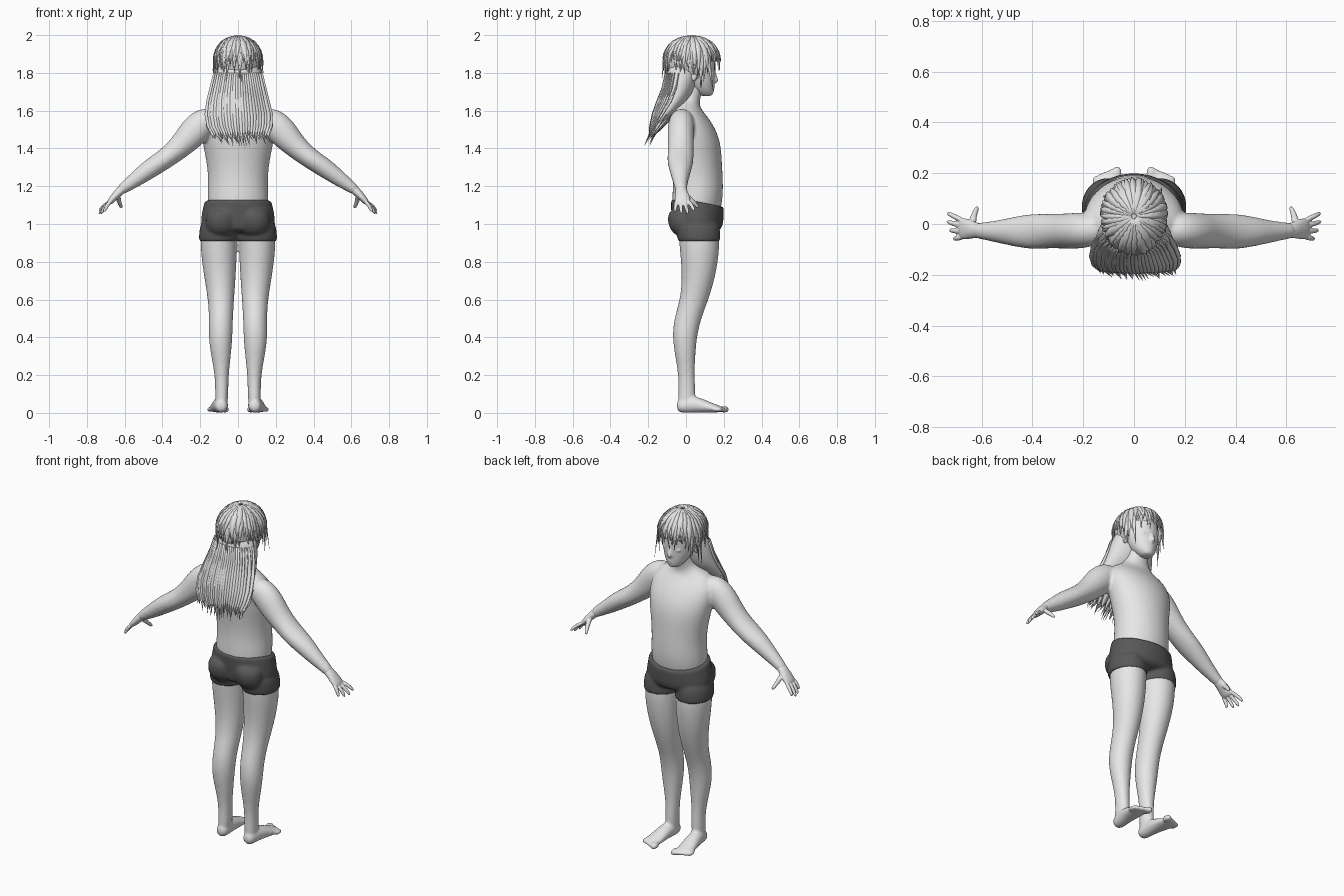
import bpy, bmesh, math, random
from mathutils import Vector, Matrix

random.seed(4)
if "Cube" in bpy.data.objects:
    bpy.data.objects.remove(bpy.data.objects["Cube"])

X, Y, Z = Vector((1, 0, 0)), Vector((0, 1, 0)), Vector((0, 0, 1))


def material(name, value):
    m = bpy.data.materials.new(name)
    m.use_nodes = True
    colour = (value, value, value, 1)
    m.diffuse_color = colour
    m.node_tree.nodes["Principled BSDF"].inputs["Base Color"].default_value = colour
    return m


skin = material("skin grey", 0.8)
hair = material("hair grey", 0.76)
cloth = material("dark cloth", 0.1)


def loft(bm, sections, n=16, ref=Y, axis=None):
    """Closed tube through (x, y, z, half width, half depth) sections."""
    pts = [Vector(s[:3]) for s in sections]
    rings = []
    for i, s in enumerate(sections):
        t = axis or (pts[min(i + 1, len(pts) - 1)] - pts[max(i - 1, 0)]).normalized()
        u = ref.cross(t).normalized()
        v = t.cross(u)
        angles = [2 * math.pi * k / n for k in range(n)]
        rings.append([bm.verts.new(pts[i] + u * s[3] * math.cos(a) + v * s[4] * math.sin(a))
                      for a in angles])
    faces = [bm.faces.new(rings[0]), bm.faces.new(rings[-1])]
    for r, q in zip(rings, rings[1:]):
        for k in range(n):
            j = (k + 1) % n
            faces.append(bm.faces.new((r[k], r[j], q[j], q[k])))
    bmesh.ops.recalc_face_normals(bm, faces=faces)


def pair(bm, sections, **kw):
    for s in (1, -1):
        loft(bm, [(s * p[0], *p[1:]) for p in sections], **kw)


def finish(name, bm, mat, voxel=0, smooth=0):
    """Make the object; a voxel size fuses overlapping parts into one skin."""
    for f in bm.faces:
        f.smooth = True
    me = bpy.data.meshes.new(name)
    bm.to_mesh(me)
    bm.free()
    me.materials.append(mat)
    ob = bpy.data.objects.new(name, me)
    bpy.context.scene.collection.objects.link(ob)
    if voxel:
        ob.modifiers.new("round", "SUBSURF").levels = 2
        ob.modifiers["round"].render_levels = 2
        fuse = ob.modifiers.new("fuse", "REMESH")
        fuse.mode = "VOXEL"
        fuse.voxel_size = voxel
        fuse.use_smooth_shade = True
        relax = ob.modifiers.new("relax", "SMOOTH")
        relax.factor = 0.5
        relax.iterations = smooth
    return ob


# Body: torso and neck, arms, legs, feet and toes
bm = bmesh.new()
loft(bm, [(0, .05, 1.0, .15, .12), (0, .06, 1.13, .167, .137), (0, .065, 1.22, .158, .133),
          (0, .06, 1.32, .166, .132), (0, .05, 1.42, .188, .137), (0, .033, 1.5, .2, .128),
          (0, .01, 1.57, .195, .105), (0, -.005, 1.615, .15, .08), (0, .005, 1.65, .075, .066),
          (0, .03, 1.71, .06, .06), (0, .045, 1.78, .055, .06)], axis=Z, n=20)
pair(bm, [(.1, -.02, 1.55, .05, .05), (.17, -.023, 1.55, .078, .068), (.225, -.027, 1.5, .084, .073),
          (.28, -.028, 1.435, .07, .07), (.34, -.028, 1.38, .059, .069), (.4, -.03, 1.335, .054, .072),
          (.47, -.03, 1.29, .052, .06), (.54, -.03, 1.237, .042, .044), (.6, -.027, 1.195, .031, .033),
          (.635, -.025, 1.168, .024, .031)])
pair(bm, [(.1, .06, 1.02, .085, .1), (.1, .068, .95, .098, .109), (.102, .072, .87, .099, .108),
          (.097, .07, .74, .088, .092), (.09, .048, .61, .071, .077), (.09, .008, .5, .064, .073),
          (.093, -.008, .4, .065, .066), (.09, -.004, .3, .053, .054), (.086, .002, .2, .037, .043),
          (.086, .006, .1, .035, .047), (.088, 0, .03, .034, .045)], axis=Z)
pair(bm, [(.088, -.05, .035, .026, .03), (.088, -.02, .036, .037, .038), (.092, .03, .046, .04, .047),
          (.097, .08, .039, .044, .039), (.103, .13, .027, .05, .027), (.106, .18, .02, .048, .018),
          (.106, .19, .02, .042, .014)], ref=Z)
for i in range(5):
    r = .02 if i == 0 else .0145
    x, tip = .066 + .021 * i, .229 - .009 * i
    pair(bm, [(x, tip - .06, .02, r, r), (x, tip - .02, .018, r, r), (x, tip, .015, r * .8, r * .8)],
         ref=Z, n=8)
finish("body", bm, skin, .0085, 5)

# Hands: palm, four fingers and thumb
bm = bmesh.new()
pair(bm, [(.6, -.027, 1.195, .026, .03), (.63, -.024, 1.17, .024, .032), (.655, -.02, 1.143, .02, .042),
          (.675, -.018, 1.12, .017, .043), (.685, -.018, 1.108, .012, .038)])
for i in range(4):
    y0, y1 = .014 - .022 * i, .046 - .035 * i
    tip = (.737, .738, .728, .71)[i]
    drop = (1.066, 1.05, 1.05, 1.06)[i]
    mid = (.672 + tip) / 2 + .006
    pair(bm, [(.672, y0, 1.122, .012, .012), (mid, (y0 + y1) / 2, (1.13 + drop) / 2, .0115, .0115),
              (tip, y1, drop, .009, .009)], n=8)
pair(bm, [(.635, -.005, 1.155, .016, .016), (.633, .03, 1.125, .014, .014),
          (.622, .053, 1.1, .011, .011), (.617, .068, 1.085, .009, .009)], ref=X, n=8)
finish("hands", bm, skin, .0045, 3)

# Head: skull and jaw, nose, lips, eyelids and ears
bm = bmesh.new()
loft(bm, [(0, .108, 1.676, .022, .028), (0, .1, 1.69, .042, .046), (0, .085, 1.72, .066, .066),
          (0, .067, 1.765, .085, .088), (0, .055, 1.81, .095, .103), (0, .05, 1.87, .103, .11),
          (0, .045, 1.93, .088, .094), (0, .04, 1.97, .045, .05)], axis=Z)
loft(bm, [(0, .146, 1.81, .009, .01), (0, .152, 1.78, .011, .013), (0, .158, 1.758, .016, .018),
          (0, .15, 1.745, .012, .01)], axis=Z, n=10)


def ball(bm, centre, radii):
    bmesh.ops.create_uvsphere(bm, u_segments=16, v_segments=10, radius=1,
                              matrix=Matrix.Translation(centre) @ Matrix.Diagonal((*radii, 1)))


ball(bm, (0, .14, 1.724), (.024, .012, .006))
ball(bm, (0, .139, 1.713), (.02, .012, .006))
for s in (1, -1):
    ball(bm, (s * .04, .134, 1.794), (.02, .014, .01))
    ball(bm, (s * .096, .04, 1.785), (.01, .02, .032))
finish("head", bm, skin, .0055, 3)

# Shorts: pelvis, seat and two leg openings with flat hems
bm = bmesh.new()
loft(bm, [(0, .055, .95, .18, .12), (0, .06, .99, .2, .135), (0, .06, 1.05, .198, .14),
          (0, .06, 1.115, .184, .142), (0, .06, 1.129, .18, .14), (0, .06, 1.132, .176, .137)],
     axis=Z, n=20)
pair(bm, [(.1, .06, 1.03, .09, .11), (.102, .064, .97, .106, .12), (.103, .068, .92, .106, .115),
          (.103, .069, .91, .104, .113), (.103, .069, .907, .1, .11)], axis=Z)
pair(bm, [(.085, 0, .93, .05, .045), (.088, -.01, .97, .085, .08), (.088, -.015, 1.03, .09, .09),
          (.08, -.01, 1.09, .08, .075)], axis=Z, n=12)
for v in bm.verts:
    if v.co.z > 1.04:
        v.co.z -= .2 * max(0, v.co.y)
finish("shorts", bm, cloth, .0085, 4)

# Hair cap, open over the face
C = Vector((0, .03, 1.86))
R = Vector((.128, .15, .134))
bm = bmesh.new()
bmesh.ops.create_uvsphere(bm, u_segments=32, v_segments=24, radius=1,
                          matrix=Matrix.Translation(C) @ Matrix.Diagonal((*(R * .97), 1)))
open_faces = [f for f in bm.faces
              if f.calc_center_median().z < (1.86 if f.calc_center_median().y > .07 else 1.77)]
bmesh.ops.delete(bm, geom=open_faces, context="FACES")
finish("hair_cap", bm, hair)

# Long hair falling behind the shoulders
mane = [(0, .0, 1.87, .1, .1), (0, -.02, 1.8, .128, .09), (0, -.035, 1.72, .143, .09),
        (0, -.065, 1.65, .156, .085), (.004, -.115, 1.58, .17, .06), (.008, -.155, 1.52, .168, .035),
        (.012, -.18, 1.475, .15, .015)]
bm = bmesh.new()
loft(bm, mane, n=24, axis=Z)
finish("long_hair", bm, hair).modifiers.new("round", "SUBSURF").render_levels = 1


def lock(bm, path, width, ref, thick=.007):
    """Flat strand, widest at its middle and pointed at the tip."""
    last = len(path) - 1
    secs = []
    for i, p in enumerate(path):
        w = max(.03, min(1, .35 + 2 * i / last, 1.9 * (1 - i / last)))
        secs.append((*p, thick * w, width * w))
    loft(bm, secs, n=6, ref=ref)


# Strands along the long hair, with ragged tips
bm = bmesh.new()
for side, count in ((1, 24), (-1, 12)):
    for i in range(count):
        f = -.98 + 1.96 * i / (count - 1)
        depth = side * math.sqrt(1 - f * f)
        start = 1 if side > 0 else 4
        path = [Vector((x + f * a, y - b * depth, z)) for x, y, z, a, b in mane[start:]]
        reach = random.uniform(0, .055) * (1 - .5 * abs(f))
        path.append(path[-1] + Vector((random.uniform(0, .03), -.01 - reach * .4, -.02 - reach)))
        lock(bm, path, random.uniform(.014, .022), X)
finish("long_strands", bm, hair)

# Layered strands radiating from the crown: fringe, sides and back
bm = bmesh.new()
arc = .21
for layer in range(3):
    count = 34
    for i in range(count):
        th = 2 * math.pi * (i + layer / 3) / count + random.uniform(-.06, .06)
        front = math.cos(th)
        if front > .6:
            end = random.uniform(1.8, 1.85)
        elif front > .1:
            end = random.uniform(1.69, 1.76)
        else:
            end = random.uniform(1.75, 1.82)
        end += .035 * layer
        total = arc + max(0, C.z - end)
        lift = 1 + .018 * layer
        twist = random.uniform(-.15, .15)
        flare = random.uniform(-.05, .1) if front < .6 else random.uniform(-.04, .04)
        path = []
        for k in range(9):
            t = .04 + .96 * k / 8
            d = t * total
            phi = min(d / arc, 1) * math.pi / 2
            hang = max(0, d - arc)
            r = math.sin(phi) * lift * (1 + flare * hang / .1)
            a = th + twist * t * t
            path.append(Vector((R.x * r * math.sin(a), R.y * r * math.cos(a),
                                R.z * math.cos(phi) * (.98 + .02 * layer) - hang)) + C)
        lock(bm, path, random.uniform(.012, .02), Vector((math.cos(th), -math.sin(th), 0)), .005)
finish("crown_strands", bm, hair)
